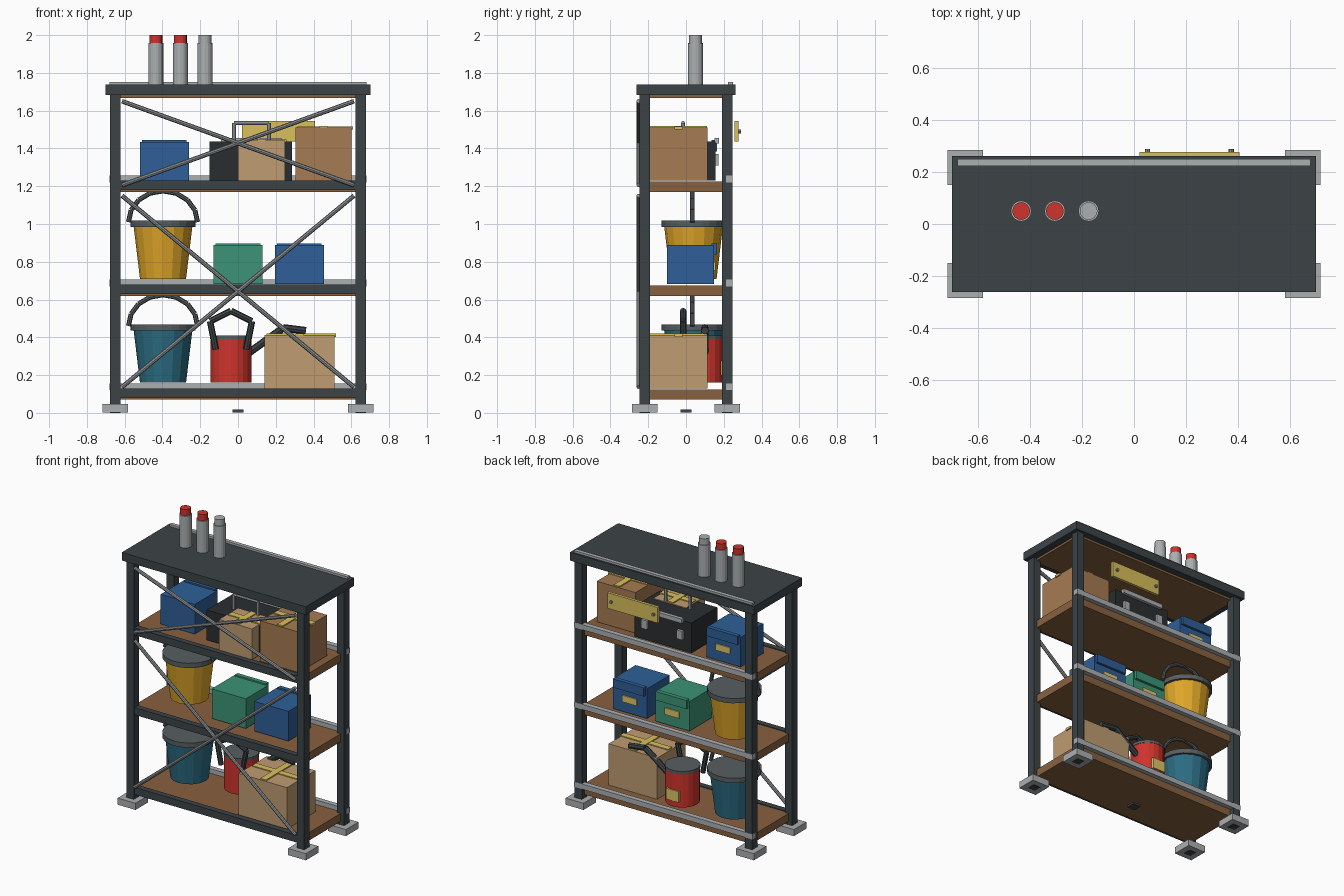
import bpy, math
from mathutils import Vector

if "Cube" in bpy.data.objects:
    bpy.data.objects.remove(bpy.data.objects["Cube"])


def mat(name, r, g, b):
    m = bpy.data.materials.new(name)
    m.diffuse_color = (*[(c / 255) ** 2.2 for c in (r, g, b)], 1)
    m.use_nodes = True
    m.node_tree.nodes["Principled BSDF"].inputs["Base Color"].default_value = m.diffuse_color
    return m


DARK = mat("dark_steel", 62, 69, 72)
STEEL = mat("light_steel", 170, 174, 176)
BROD = mat("rod_steel", 140, 144, 146)
WOOD = mat("wood", 135, 97, 66)
BLUE = mat("blue", 50, 95, 150)
GREEN = mat("green", 62, 145, 118)
YELLOW = mat("yellow", 222, 165, 45)
TEAL = mat("teal", 48, 108, 130)
RED = mat("red", 205, 55, 48)
TAN = mat("tan_card", 190, 155, 112)
BROWN = mat("brown_card", 165, 122, 83)
TAPE = mat("tape", 215, 190, 92)
LABEL = mat("label", 222, 195, 105)
BLACK = mat("black", 46, 49, 52)
LID = mat("lid_grey", 88, 94, 96)


def finish(ob, name, m):
    ob.name = name
    ob.data.materials.append(m)
    return ob


def box(name, x, y, z, m):
    """Box from three (min, max) ranges."""
    bpy.ops.mesh.primitive_cube_add(size=1, location=[sum(r) / 2 for r in (x, y, z)])
    ob = bpy.context.object
    ob.scale = [r[1] - r[0] for r in (x, y, z)]
    bpy.ops.object.transform_apply(location=False, rotation=False)
    return finish(ob, name, m)


def cone(name, c, r1, r2, z0, z1, m, sides=16):
    bpy.ops.mesh.primitive_cone_add(vertices=sides, radius1=r1, radius2=r2, depth=z1 - z0,
                                    location=(c[0], c[1], (z0 + z1) / 2))
    return finish(bpy.context.object, name, m)


def rod(name, a, b, r, m, sides=8):
    a, b = Vector(a), Vector(b)
    bpy.ops.mesh.primitive_cylinder_add(vertices=sides, radius=r, depth=(b - a).length,
                                        location=(a + b) / 2)
    ob = bpy.context.object
    ob.rotation_euler = (b - a).to_track_quat('Z', 'Y').to_euler()
    return finish(ob, name, m)


def path(name, pts, r, m):
    for i, (a, b) in enumerate(zip(pts, pts[1:])):
        rod(f"{name}_{i}", a, b, r, m)


# Frame: posts and feet
for sx in (-1, 1):
    for sy in (-1, 1):
        x, y = sx * 0.65, sy * 0.218
        box("post", (x - 0.027, x + 0.027), (y - 0.028, y + 0.028), (0, 1.69), DARK)
        box("foot", (x - 0.068, x + 0.068), (y - 0.068, y + 0.068), (0.002, 0.048), STEEL)
box("floor_pad", (-0.03, 0.03), (-0.03, 0.03), (0.003, 0.018), DARK)

# Shelves with front beam and rear guard rail
for z in (0.125, 0.675, 1.225):
    box("shelf", (-0.65, 0.65), (-0.215, 0.215), (z - 0.055, z), WOOD)
    box("front_beam", (-0.645, 0.645), (-0.24, -0.2), (z - 0.045, z + 0.005), DARK)
    box("rear_rail", (-0.68, 0.68), (0.212, 0.247), (z - 0.005, z + 0.031), STEEL)

# Top
box("top_panel", (-0.65, 0.65), (-0.215, 0.215), (1.667, 1.70), WOOD)
box("top_slab", (-0.702, 0.702), (-0.263, 0.263), (1.682, 1.738), DARK)
box("top_rail", (-0.68, 0.68), (0.223, 0.25), (1.72, 1.752), STEEL)

# Cross braces
for lo, hi in ((0.137, 1.15), (1.206, 1.65)):
    for s in (-1, 1):
        rod("brace", (-0.614 * s, -0.25, lo), (0.614 * s, -0.25, hi), 0.012, BROD)


# Lidded bins with rear lip and label
def bin_box(x, z, m):
    box("bin", (x - 0.13, x + 0.13), (-0.1, 0.148), (z, z + 0.205), m)
    box("bin_lip", (x - 0.118, x + 0.118), (0.135, 0.165), (z + 0.155, z + 0.215), m)
    box("bin_label", (x - 0.055, x + 0.055), (0.14, 0.156), (z + 0.07, z + 0.115), LABEL)


bin_box(-0.39, 1.23, BLUE)
bin_box(0.0, 0.683, GREEN)
bin_box(0.325, 0.683, BLUE)


# Cardboard boxes with crossed tape
def carton(x, y, z, m):
    box("carton", x, y, z, m)
    cx, cy, t = sum(x) / 2, sum(y) / 2, z[1]
    box("tape_long", (x[0] + 0.01, x[1] + 0.008), (cy - 0.022, cy + 0.022), (t - 0.01, t + 0.006), TAPE)
    box("tape_cross", (cx - 0.022, cx + 0.022), (y[0] + 0.005, y[1] - 0.005), (t - 0.01, t + 0.008), TAPE)


carton((0.14, 0.51), (-0.195, 0.115), (0.128, 0.413), TAN)
carton((0.305, 0.60), (-0.195, 0.115), (1.23, 1.51), BROWN)
carton((0.0, 0.25), (-0.205, 0.0), (1.23, 1.442), TAN)


# Buckets with lid and arched handle
def bucket(z, m):
    c = (-0.397, 0.04)
    cone("bucket", c, 0.122, 0.157, z, z + 0.29, m)
    cone("bucket_lid", c, 0.171, 0.171, z + 0.275, z + 0.308, LID, 24)
    arc = [math.pi * i / 8 for i in range(9)]
    path("bucket_handle", [(c[0] + 0.183 * math.cos(a), 0.033, z + 0.3 + 0.165 * math.sin(a))
                           for a in arc], 0.013, LID)


bucket(0.16, TEAL)
bucket(0.71, YELLOW)

# Red can with handle, spout and label
cone("can", (-0.037, 0.09), 0.109, 0.109, 0.16, 0.4, RED, 20)
cone("can_lid", (-0.037, 0.09), 0.112, 0.112, 0.39, 0.41, LID, 20)
box("can_label", (-0.085, 0.011), (0.17, 0.205), (0.2, 0.275), LABEL)
path("can_handle", [(-0.118, -0.015, 0.335), (-0.148, -0.015, 0.485), (-0.037, -0.015, 0.54),
                    (0.074, -0.015, 0.485), (0.044, -0.015, 0.335)], 0.017, DARK)
path("can_spout", [(0.06, 0.1, 0.32), (0.24, 0.1, 0.45), (0.36, 0.1, 0.435)], 0.02, DARK)

# Toolbox with wire handle, hinge strip and latches
box("toolbox", (-0.15, 0.285), (-0.128, 0.155), (1.23, 1.437), BLACK)
box("toolbox_strip", (-0.09, 0.23), (0.15, 0.175), (1.425, 1.455), STEEL)
for x in (-0.07, 0.2):
    box("toolbox_latch", (x - 0.022, x + 0.022), (0.15, 0.173), (1.31, 1.37), STEEL)
path("toolbox_handle", [(-0.022, -0.015, 1.43), (-0.022, -0.015, 1.535),
                        (0.165, -0.015, 1.535), (0.165, -0.015, 1.43)], 0.011, STEEL)

# Rear sign plate with screws
box("sign_plate", (0.022, 0.407), (0.257, 0.277), (1.437, 1.545), TAPE)
for x in (0.052, 0.375):
    rod("plate_screw", (x, 0.27, 1.49), (x, 0.29, 1.49), 0.01, BROD)

# Spray cans on top
for x, m in ((-0.435, RED), (-0.305, RED), (-0.175, STEEL)):
    cone("spray_can", (x, 0.05), 0.04, 0.04, 1.735, 1.957, STEEL)
    cone("spray_cap", (x, 0.05), 0.034, 0.034, 1.95, 2.0, m)
